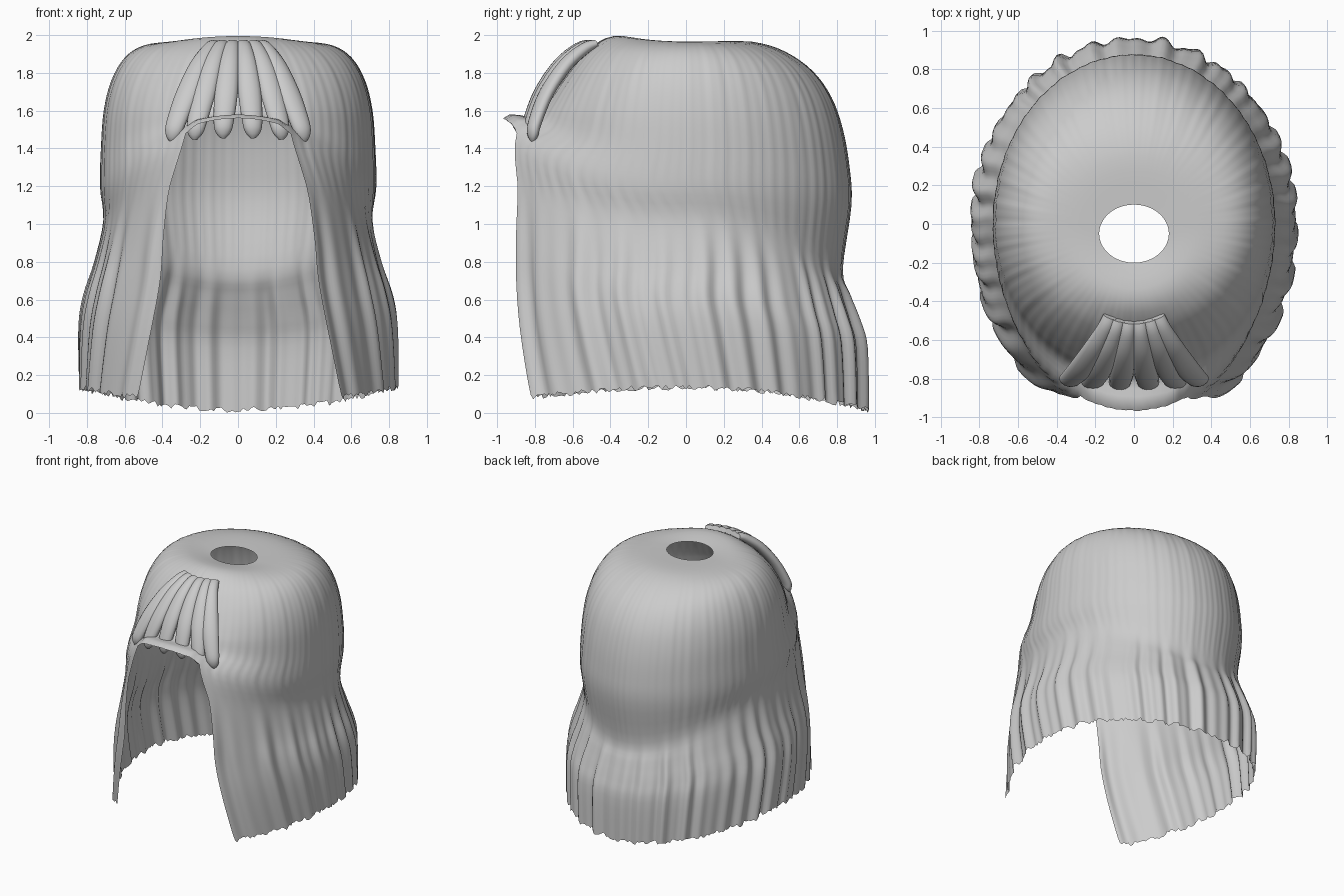
import bpy, bmesh, math, random
from mathutils import Vector

if "Cube" in bpy.data.objects:
    bpy.data.objects.remove(bpy.data.objects["Cube"])

random.seed(4)

# Strand profiles from crown hole to hem: (radius, height) at side, back and front
SIDE = [(.18, 1.965), (.35, 1.965), (.5, 1.945), (.6, 1.88), (.67, 1.76), (.71, 1.6), (.725, 1.4),
        (.73, 1.2), (.712, 1.02), (.755, .8), (.81, .62), (.835, .45), (.835, .135)]
BACK = [(.15, 1.965), (.35, 1.965), (.52, 1.915), (.67, 1.81), (.77, 1.67), (.83, 1.5), (.865, 1.3),
        (.875, 1.1), (.83, .76), (.87, .62), (.92, .48), (.955, .34), (.96, .015)]
FRONT = [(.15, 1.97), (.38, 1.995), (.52, 1.92), (.62, 1.81), (.7, 1.7), (.76, 1.62), (.82, 1.57),
         (.965, 1.56), (1.03, 1.3), (1.045, 1.0), (1.03, .75), (1.04, .45), (1.055, .045)]
# Half-angle of the face opening and wave depth at the same levels
OPENING = [.4] * 7 + [.39, .53, .555, .54, .59, .70]
WAVE = [.0, .002, .003, .003, .003, .002, .002, .002, .003, .014, .02, .02, .02]
SUB, HALF, FAN = 4, 160, 20


def spline(values, t):
    """Catmull-Rom sample of a list of numbers."""
    i = min(int(t), len(values) - 2)
    f = t - i
    p = [values[max(0, min(len(values) - 1, i + d))] for d in (-1, 0, 1, 2)]
    return p[1] + .5 * f * (p[2] - p[0] + f * (2 * p[0] - 5 * p[1] + 4 * p[2] - p[3]
                            + f * (3 * (p[1] - p[2]) + p[3] - p[0])))


def finish(bm, name, angle):
    bmesh.ops.recalc_face_normals(bm, faces=bm.faces)
    mesh = bpy.data.meshes.new(name)
    bm.to_mesh(mesh)
    bm.free()
    ob = bpy.data.objects.new(name, mesh)
    bpy.context.collection.objects.link(ob)
    bpy.ops.object.select_all(action='DESELECT')
    ob.select_set(True)
    bpy.context.view_layer.objects.active = ob
    bpy.ops.object.shade_smooth_by_angle(angle=math.radians(angle))
    return ob


# Main hair shell: dome, wavy skirt and open face
bm = bmesh.new()
rows = []
last = (len(SIDE) - 1) * SUB
jag = [random.uniform(-.015, .015) for _ in range(2 * HALF)]
for j in range(last + 1):
    t = j / SUB
    (sr, sz), (br, bz), (fr, fz) = [[spline([p[k] for p in prof], t) for k in (0, 1)]
                                    for prof in (SIDE, BACK, FRONT)]
    edge, depth = spline(OPENING, t), spline(WAVE, t)
    shift = -.05 * max(0, 1 - t)
    row = []
    for k in range(2 * HALF):
        c = k - HALF
        if abs(c) <= FAN:
            a = c / FAN * edge
        else:
            a = math.copysign(edge + (abs(c) - FAN) / (HALF - FAN) * (math.pi - edge), c)
        s, co = math.sin(a), math.cos(a)
        q = c / HALF * math.pi
        wave = (math.sin(30 * q + 2 * math.sin(3 * q)) * (.7 + .3 * math.sin(7 * q + 1))
                + .45 * math.sin(47 * q + 2 * math.sin(5 * q)))
        # fine radial strands on the dome
        fine = .0018 * min(1, t) * math.sin(80 * q + 2 * math.sin(4 * q)) if t < 8 else 0
        w = 1 + depth * wave + fine
        r, z = (fr, fz) if co > 0 else (br, bz)
        z = sz * s * s + z * co * co
        # the flare starts lower beside the forehead
        if co > 0:
            z -= .07 * co * math.exp(-(t - 7) ** 2) * max(0, min(1, (abs(a) - .3) / .2))
        if j == last:
            z = max(0, z + jag[k])
        row.append(bm.verts.new((sr * s * w, shift - r * co * w, z)))
    rows.append(row)
for j in range(last):
    for k in range(2 * HALF):
        c = k - HALF
        if j >= 7 * SUB and -FAN <= c < FAN:
            continue
        n = (k + 1) % (2 * HALF)
        bm.faces.new((rows[j][k], rows[j][n], rows[j + 1][n], rows[j + 1][k]))
bmesh.ops.delete(bm, geom=[v for v in bm.verts if not v.link_faces], context='VERTS')
finish(bm, "hair_shell", 60)


# Fringe: six tapered locks fanning over the forehead
def fringe_lock(u, name):
    ys = [-.51, -.57, -.67, -.77, -.83, -.84, -.84]
    zs = [1.955, 1.93, 1.845, 1.70, 1.55, 1.49, 1.455]
    xs = [.125, .15, .205, .27, .328, .345, .348]
    wide = [.036, .042, .054, .062, .054, .042, .014]
    thick = [.022, .032, .036, .036, .034, .028, .01]
    bm = bmesh.new()
    steps, sides, rings = 24, 14, []

    def at(t):
        return Vector((u * spline(xs, t), spline(ys, t) + .03 * u * u,
                       spline(zs, t) - .02 * u * u * t / 6))
    for i in range(steps + 1):
        t = 6 * i / steps
        tangent = (at(min(6, t + .05)) - at(max(0, t - .05))).normalized()
        normal = tangent.cross(Vector((1, .35 * u, 0))).normalized()
        across = normal.cross(tangent)
        ring = []
        for m in range(sides):
            b = 2 * math.pi * m / sides
            ring.append(bm.verts.new(at(t) + across * (spline(wide, t) * math.cos(b))
                                     + normal * (spline(thick, t) * math.sin(b))))
        rings.append(ring)
    for r0, r1 in zip(rings, rings[1:]):
        for m in range(sides):
            n = (m + 1) % sides
            bm.faces.new((r0[m], r0[n], r1[n], r1[m]))
    bm.faces.new(rings[0])
    bm.faces.new(rings[-1])
    finish(bm, name, 50)


for i, u in enumerate((-1, -.66, -.23, .23, .66, 1)):
    fringe_lock(u, f"fringe_lock_{i + 1}")
